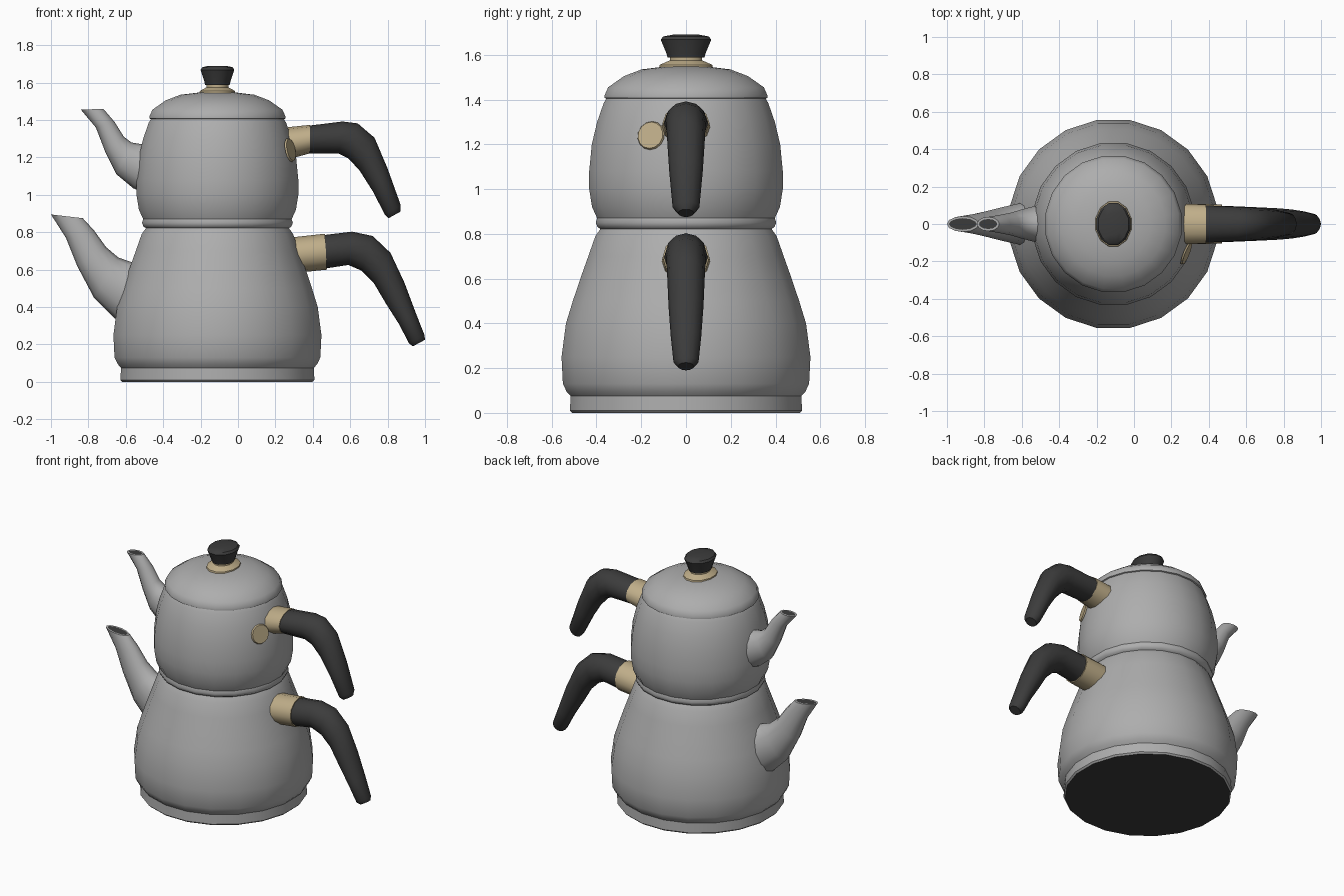
import bpy, bmesh, math
from mathutils import Vector

if "Cube" in bpy.data.objects:
    bpy.data.objects.remove(bpy.data.objects["Cube"])

CX = -0.11   # axis of the pots


def material(name, rgb):
    m = bpy.data.materials.new(name)
    m.diffuse_color = (*rgb, 1)
    m.use_nodes = True
    m.node_tree.nodes["Principled BSDF"].inputs["Base Color"].default_value = m.diffuse_color
    return m


STEEL = material("brushed steel", (0.42, 0.42, 0.42))
DARK = material("dark plastic", (0.045, 0.045, 0.045))
BRASS = material("pale brass", (0.52, 0.42, 0.25))


def finish(name, bm, mats, angle=40):
    bmesh.ops.recalc_face_normals(bm, faces=bm.faces)
    me = bpy.data.meshes.new(name)
    bm.to_mesh(me)
    bm.free()
    for m in mats:
        me.materials.append(m)
    me.shade_smooth()
    me.set_sharp_from_angle(angle=math.radians(angle))
    ob = bpy.data.objects.new(name, me)
    bpy.context.collection.objects.link(ob)
    return ob


def skin(rings):
    """Join rings of points into a closed tube; returns bmesh and end cap."""
    bm = bmesh.new()
    loops = [[bm.verts.new(p) for p in r] for r in rings]
    n = len(loops[0])
    for a, b in zip(loops, loops[1:]):
        for i in range(n):
            j = (i + 1) % n
            bm.faces.new((a[i], a[j], b[j], b[i]))
    start = bm.faces.new(loops[0])
    end = bm.faces.new(loops[-1])
    return bm, start, end


def lathe(name, profile, mats, sides=20, sx=1.0, angle=40, dark_base=False):
    """Turn (radius, z) points about the pot axis."""
    turn = math.pi / sides
    rings = []
    for r, z in profile:
        rings.append([(CX + sx * r * math.cos(2 * math.pi * i / sides + turn),
                       r * math.sin(2 * math.pi * i / sides + turn), z)
                      for i in range(sides)])
    bm, start, end = skin(rings)
    if dark_base:
        start.material_index = 1
    return finish(name, bm, mats, angle)


def loft(name, sections, mats, sides=12, mouth=False):
    """Sections are (x1, z1, x2, z2, half width in y): opposite outline points."""
    rings = []
    for x1, z1, x2, z2, w in sections:
        c = Vector(((x1 + x2) / 2, 0, (z1 + z2) / 2))
        h = Vector(((x2 - x1) / 2, 0, (z2 - z1) / 2))
        rings.append([c + h * math.cos(2 * math.pi * i / sides)
                      + Vector((0, w * math.sin(2 * math.pi * i / sides), 0))
                      for i in range(sides)])
    bm, start, end = skin(rings)
    if mouth:
        bmesh.ops.recalc_face_normals(bm, faces=bm.faces)
        bmesh.ops.inset_region(bm, faces=[end], thickness=0.011)
        end.material_index = 1
    return finish(name, bm, mats)


# Pots and lid
lathe("lower_pot", [(0.515, 0), (0.525, 0.01), (0.522, 0.075), (0.54, 0.095),
                    (0.557, 0.13), (0.563, 0.25), (0.543, 0.4), (0.512, 0.5),
                    (0.478, 0.6), (0.442, 0.7), (0.41, 0.79), (0.385, 0.825)],
      [STEEL, DARK], dark_base=True)
lathe("upper_pot", [(0.375, 0.815), (0.40, 0.83), (0.408, 0.85), (0.402, 0.87),
                    (0.425, 0.92), (0.438, 1.0), (0.438, 1.08), (0.426, 1.2),
                    (0.402, 1.3), (0.372, 1.385), (0.36, 1.405)], [STEEL])
lathe("lid", [(0.35, 1.40), (0.368, 1.408), (0.368, 1.42), (0.352, 1.455),
              (0.28, 1.505), (0.2, 1.535), (0.1, 1.547)], [STEEL])

# Knob with its collar
lathe("knob_collar", [(0.126, 1.535), (0.122, 1.555), (0.075, 1.575),
                      (0.075, 1.6)], [BRASS], sides=12, sx=0.8)
lathe("knob", [(0.085, 1.588), (0.092, 1.61), (0.117, 1.668), (0.105, 1.682),
               (0.06, 1.69)], [DARK], sides=12, sx=0.8)

# Spouts
loft("lower_spout", [(-0.58, 0.29, -0.48, 0.67, 0.13),
                     (-0.66, 0.34, -0.57, 0.64, 0.11),
                     (-0.77, 0.45, -0.64, 0.665, 0.09),
                     (-0.86, 0.62, -0.705, 0.72, 0.07),
                     (-0.92, 0.77, -0.77, 0.81, 0.055),
                     (-1.0, 0.895, -0.83, 0.875, 0.042)],
     [STEEL, DARK], mouth=True)
loft("upper_spout", [(-0.46, 0.99, -0.42, 1.29, 0.11),
                     (-0.56, 1.035, -0.51, 1.27, 0.095),
                     (-0.65, 1.11, -0.57, 1.28, 0.075),
                     (-0.71, 1.23, -0.61, 1.31, 0.06),
                     (-0.76, 1.36, -0.66, 1.39, 0.05),
                     (-0.84, 1.455, -0.72, 1.46, 0.038)],
     [STEEL, DARK], mouth=True)

# Handles
loft("lower_handle", [(0.46, 0.605, 0.46, 0.785, 0.098),
                      (0.59, 0.625, 0.61, 0.803, 0.092),
                      (0.66, 0.595, 0.72, 0.78, 0.088),
                      (0.725, 0.53, 0.815, 0.69, 0.084),
                      (0.79, 0.42, 0.89, 0.53, 0.078),
                      (0.86, 0.31, 0.95, 0.37, 0.068),
                      (0.915, 0.205, 0.997, 0.25, 0.056),
                      (0.935, 0.19, 1.0, 0.225, 0.035)], [DARK])
loft("upper_handle", [(0.37, 1.22, 0.38, 1.37, 0.1),
                      (0.54, 1.22, 0.56, 1.392, 0.092),
                      (0.59, 1.195, 0.64, 1.382, 0.088),
                      (0.65, 1.13, 0.73, 1.305, 0.084),
                      (0.72, 1.02, 0.80, 1.14, 0.075),
                      (0.785, 0.895, 0.87, 0.945, 0.06),
                      (0.805, 0.875, 0.868, 0.91, 0.035)], [DARK])

# Brass collars joining the handles to the pots
loft("lower_handle_collar", [(0.25, 0.575, 0.25, 0.765, 0.108),
                             (0.33, 0.585, 0.31, 0.775, 0.108),
                             (0.475, 0.6, 0.465, 0.792, 0.104)], [BRASS])
loft("upper_handle_collar", [(0.23, 1.185, 0.23, 1.35, 0.108),
                             (0.27, 1.19, 0.27, 1.362, 0.108),
                             (0.385, 1.222, 0.385, 1.374, 0.104)], [BRASS])

# Round brass patch on the upper pot beside the collar
bm = bmesh.new()
bmesh.ops.create_cone(bm, cap_ends=True, segments=14, radius1=0.065,
                      radius2=0.06, depth=0.009)
patch = finish("collar_patch", bm, [BRASS])
a = math.radians(-22)
out = Vector((math.cos(a), math.sin(a), 0.2)).normalized()
patch.rotation_mode = 'QUATERNION'
patch.rotation_quaternion = out.to_track_quat('Z', 'Y')
patch.location = (CX + 0.421 * math.cos(a), 0.421 * math.sin(a), 1.24)
